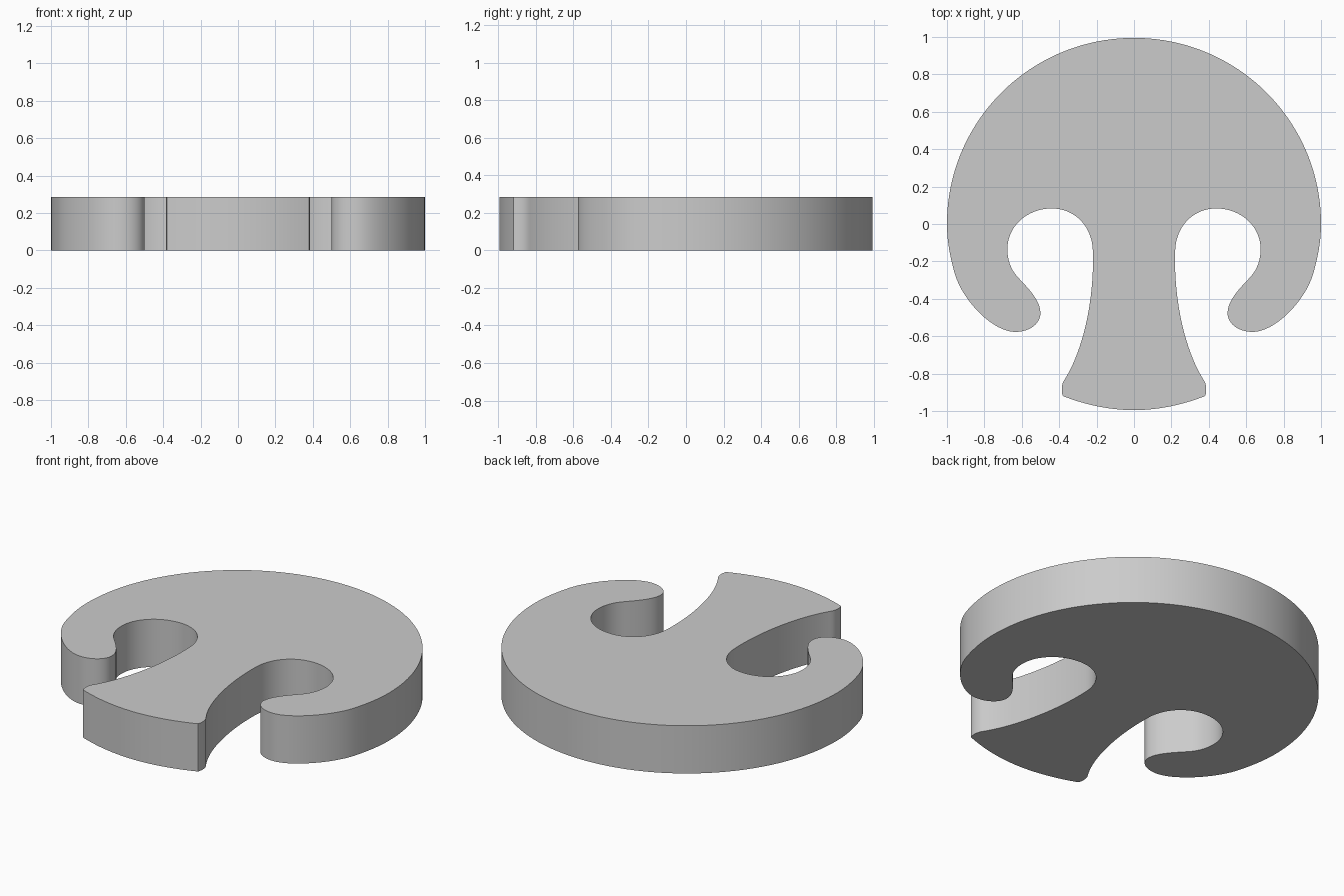
import bpy, bmesh, math
from mathutils import Vector
from mathutils.geometry import interpolate_bezier

if "Cube" in bpy.data.objects:
    bpy.data.objects.remove(bpy.data.objects["Cube"])

HEIGHT = 0.285

# Right half of the outline: start point, then (handle, handle, end, samples)
START = (0, 0.995)
SEGMENTS = [
    ((0.552, 0.995), (1, 0.551), (1, 0), 40),                # round crown
    ((1, -0.10), (0.98, -0.19), (0.957, -0.27), 8),
    ((0.91, -0.42), (0.75, -0.577), (0.635, -0.577), 16),    # hook, outside
    ((0.56, -0.577), (0.50, -0.535), (0.50, -0.475), 12),    # hook tip
    ((0.50, -0.40), (0.59, -0.32), (0.625, -0.28), 10),      # hook, inside
    ((0.66, -0.24), (0.677, -0.19), (0.677, -0.135), 8),
    ((0.677, -0.01), (0.57, 0.083), (0.44, 0.083), 16),      # notch
    ((0.31, 0.083), (0.22, -0.02), (0.22, -0.15), 16),
    ((0.212, -0.40), (0.27, -0.67), (0.37, -0.83), 20),      # flared stem
    ((0.392, -0.86), (0.388, -0.90), (0.38, -0.92), 8),
    ((0.26, -0.967), (0.13, -0.995), (0, -0.995), 14),       # curved foot
]


def half_outline():
    pts = [Vector((*START, 0))]
    for h1, h2, end, n in SEGMENTS:
        ctrl = [pts[-1]] + [Vector((*p, 0)) for p in (h1, h2, end)]
        pts += interpolate_bezier(*ctrl, n + 1)[1:]
    return pts


# Mirror the outline and extrude it into a slab
right = half_outline()
left = [Vector((-p.x, p.y, 0)) for p in reversed(right[1:-1])]
bm = bmesh.new()
base = bm.faces.new([bm.verts.new(p) for p in right + left])
top = bmesh.ops.extrude_face_region(bm, geom=[base], use_keep_orig=True)
for v in top["geom"]:
    if isinstance(v, bmesh.types.BMVert):
        v.co.z = HEIGHT
bmesh.ops.recalc_face_normals(bm, faces=bm.faces[:])
mesh = bpy.data.meshes.new("tree_plate")
bm.to_mesh(mesh)
bm.free()

plate = bpy.data.objects.new("tree_plate", mesh)
bpy.context.collection.objects.link(plate)
bpy.context.view_layer.objects.active = plate
plate.select_set(True)
bpy.ops.object.shade_smooth_by_angle(angle=math.radians(30))
